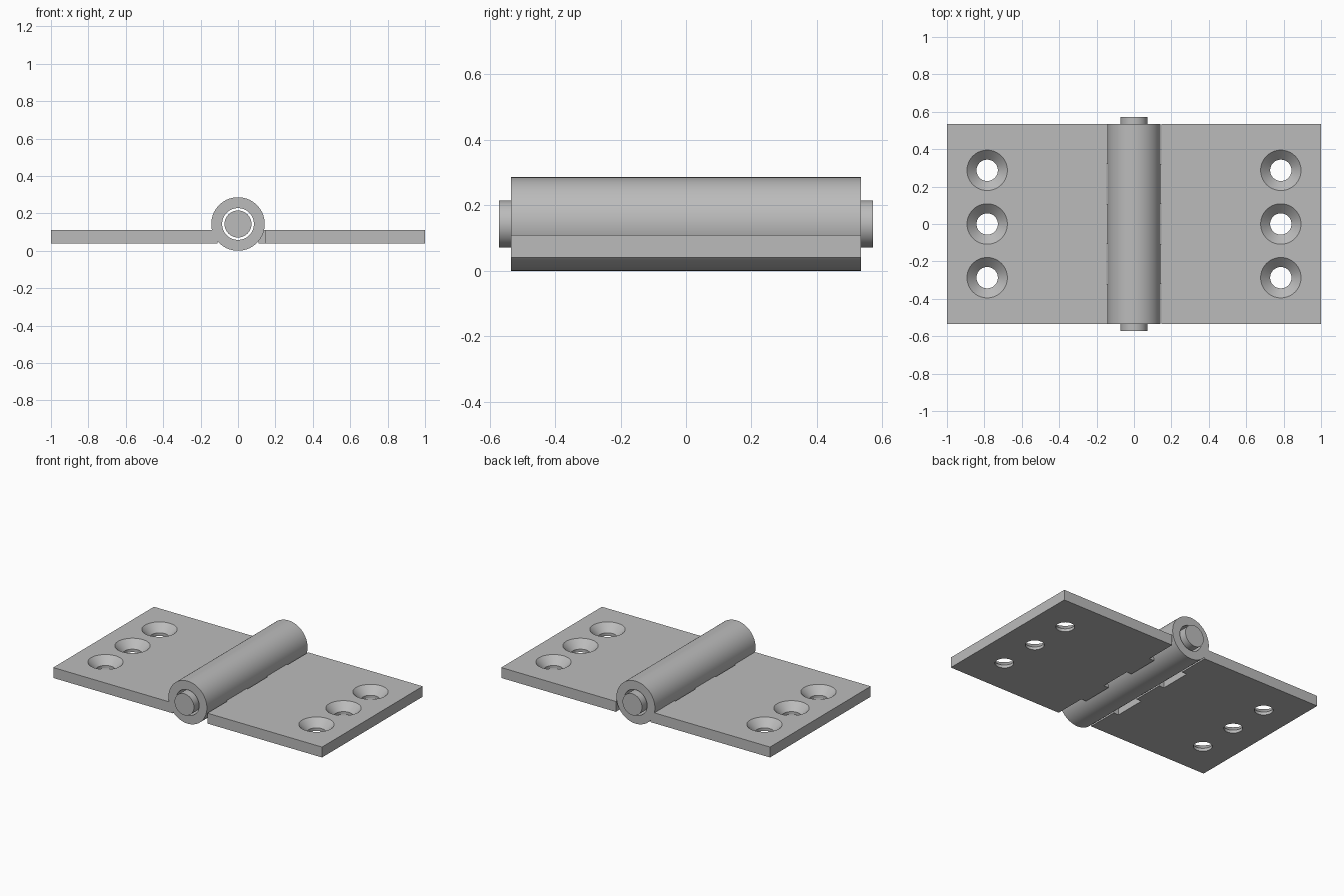
import bpy
import bmesh
from math import pi
from mathutils import Matrix

if "Cube" in bpy.data.objects:
    bpy.data.objects.remove(bpy.data.objects["Cube"])

HALF_LEN = 0.535            # half length of leaves and barrel
Z_LOW, Z_HIGH = 0.04, 0.11  # leaf thickness
AXIS_Z = 0.143              # barrel axis height, also its radius
STEP = HALF_LEN * 2 / 5     # length of one knuckle

steel = bpy.data.materials.new("grey steel")
steel.use_nodes = True
GREY = (0.50, 0.50, 0.50, 1)
steel.diffuse_color = GREY
steel.node_tree.nodes["Principled BSDF"].inputs["Base Color"].default_value = GREY


def make_object(name, bm):
    bmesh.ops.recalc_face_normals(bm, faces=bm.faces)
    mesh = bpy.data.meshes.new(name)
    bm.to_mesh(mesh)
    bm.free()
    mesh.materials.append(steel)
    obj = bpy.data.objects.new(name, mesh)
    bpy.context.collection.objects.link(obj)
    return obj


def activate(obj):
    bpy.ops.object.select_all(action="DESELECT")
    obj.select_set(True)
    bpy.context.view_layer.objects.active = obj


def smooth(obj):
    activate(obj)
    bpy.ops.object.shade_smooth_by_angle(angle=pi / 6)


def spin_profile(name, profile, sides=64):
    """Revolve a closed (radius, height) loop about z."""
    bm = bmesh.new()
    verts = [bm.verts.new((r, 0, h)) for r, h in profile]
    edges = [bm.edges.new((verts[i - 1], verts[i])) for i in range(len(verts))]
    bmesh.ops.spin(bm, geom=verts + edges, cent=(0, 0, 0), axis=(0, 0, 1),
                   angle=2 * pi, steps=sides, use_merge=True)
    bmesh.ops.remove_doubles(bm, verts=bm.verts, dist=1e-5)
    return make_object(name, bm)


def lay_along_y(obj):
    obj.data.transform(Matrix.Translation((0, 0, AXIS_Z)) @ Matrix.Rotation(pi / 2, 4, "X"))
    smooth(obj)


def make_leaf(name, side, tabs):
    # Plate outline with tabs reaching under the barrel
    outline = [(1.0, HALF_LEN), (1.0, -HALF_LEN)]
    for k in range(5):
        x = 0.11 if k in tabs else 0.147
        y = -HALF_LEN + k * STEP
        outline += [(x, y), (x, y + STEP)]
    bm = bmesh.new()
    face = bm.faces.new([bm.verts.new((side * x, y, Z_LOW)) for x, y in outline])
    top = bmesh.ops.extrude_face_region(bm, geom=[face])["geom"]
    bmesh.ops.translate(bm, vec=(0, 0, Z_HIGH - Z_LOW),
                        verts=[v for v in top if isinstance(v, bmesh.types.BMVert)])
    leaf = make_object(name, bm)

    # Countersunk screw holes
    for y in (-0.287, 0, 0.287):
        cutter = spin_profile("hole_cutter", [
            (0, 0), (0.057, 0), (0.057, 0.06), (0.108, Z_HIGH),
            (0.108, 0.15), (0, 0.15)])
        cutter.location = (side * 0.785, y, 0)
        cutter.hide_render = True
        activate(leaf)
        cut = leaf.modifiers.new("screw_hole", "BOOLEAN")
        cut.operation = "DIFFERENCE"
        cut.solver = "EXACT"
        cut.object = cutter
        bpy.context.view_layer.update()
        bpy.ops.object.modifier_apply(modifier=cut.name)
        bpy.data.objects.remove(cutter)
    smooth(leaf)


# Leaves with interlocking tabs
make_leaf("right_leaf", -1, (0, 2, 4))
make_leaf("left_leaf", 1, (1, 3))

# Hollow barrel
barrel = spin_profile("barrel", [
    (0.085, -HALF_LEN), (AXIS_Z, -HALF_LEN), (AXIS_Z, HALF_LEN), (0.085, HALF_LEN)], 96)
lay_along_y(barrel)

# Loose pin through the barrel
bm = bmesh.new()
bmesh.ops.create_cone(bm, cap_ends=True, segments=64, radius1=0.072, radius2=0.072, depth=1.142)
lay_along_y(make_object("pin", bm))
